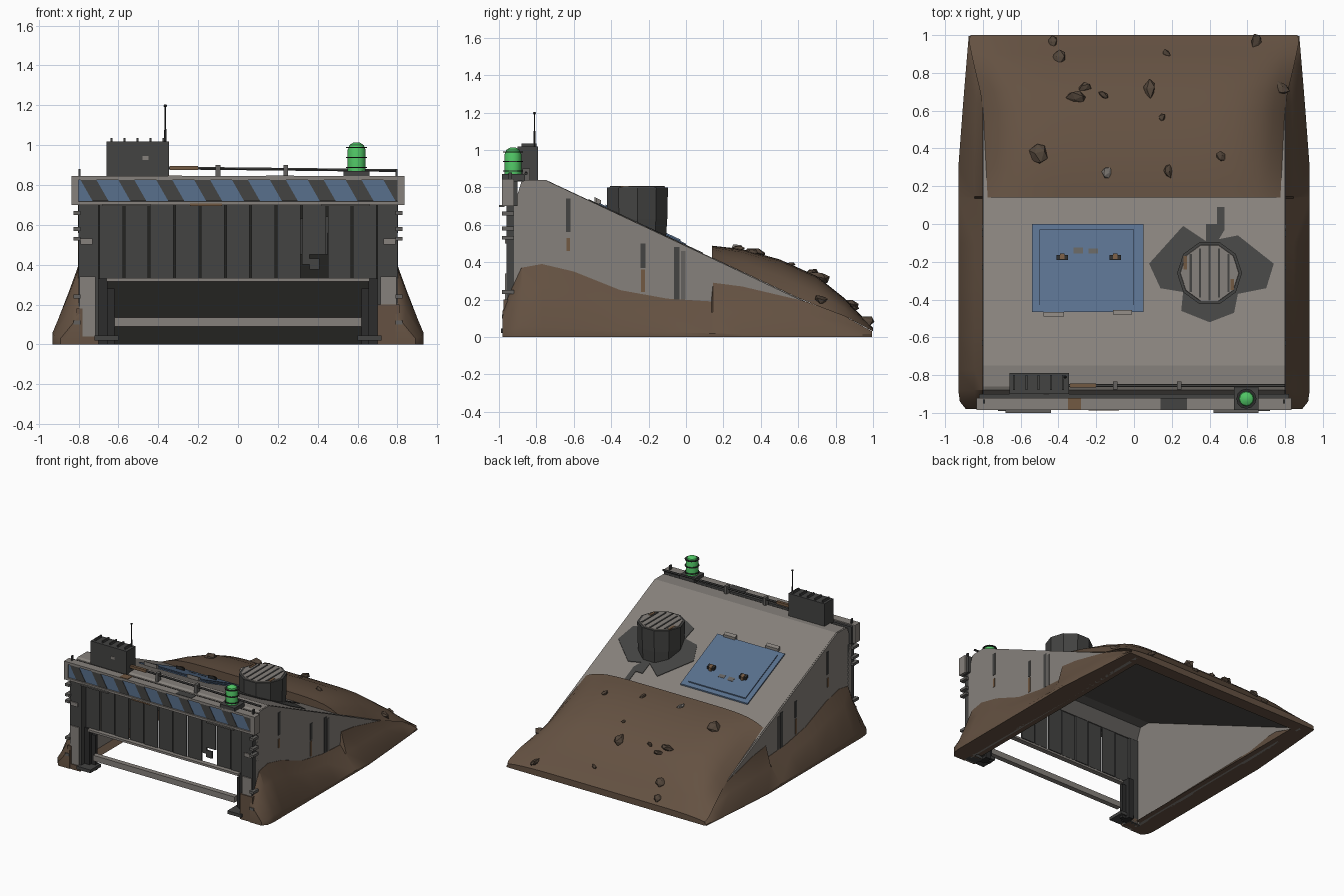
import bpy, bmesh, math, random

if "Cube" in bpy.data.objects:
    bpy.data.objects.remove(bpy.data.objects["Cube"])
random.seed(4)

def mat(name, c):
    m = bpy.data.materials.new(name)
    m.diffuse_color = (*c, 1)
    m.use_nodes = True
    m.node_tree.nodes["Principled BSDF"].inputs["Base Color"].default_value = m.diffuse_color
    return m

GREY = mat("concrete_grey", (.24, .22, .20))
DARK = mat("dark_steel", (.056, .056, .054))
STEEL = mat("mid_steel", (.125, .12, .112))
DIRT = mat("dirt_brown", (.128, .083, .054))
ROCK = mat("rock_brown", (.085, .06, .042))
BLUE = mat("paint_blue", (.098, .16, .265))
RUST = mat("rust", (.17, .10, .055))
GREEN = mat("beacon_green", (.08, .56, .13))
BLACK = mat("black_metal", (.025, .025, .025))

def roof(y):
    return .84 - .468 * (max(y, -.75) + .75)

def mesh(name, verts, faces, m, smooth=False):
    me = bpy.data.meshes.new(name)
    me.from_pydata(verts, [], faces)
    me.materials.append(m)
    bm = bmesh.new(); bm.from_mesh(me)
    bmesh.ops.recalc_face_normals(bm, faces=bm.faces)
    bm.to_mesh(me); bm.free()
    ob = bpy.data.objects.new(name, me)
    bpy.context.collection.objects.link(ob)
    if smooth:
        bpy.ops.object.select_all(action='DESELECT')
        ob.select_set(True); bpy.context.view_layer.objects.active = ob
        bpy.ops.object.shade_smooth_by_angle(angle=math.radians(35))
    return ob

def loft(name, rings, m, smooth=False):
    # skin closed rings of equal length
    n = len(rings[0])
    f = [(i*n + j, i*n + (j+1) % n, (i+1)*n + (j+1) % n, (i+1)*n + j)
         for i in range(len(rings)-1) for j in range(n)]
    f += [tuple(range(n)), tuple(range((len(rings)-1)*n, len(rings)*n))]
    return mesh(name, [p for r in rings for p in r], f, m, smooth)

def boxes(name, bs, m, onroof=False):
    # several boxes (x0,x1,y0,y1,z0,z1) in one object; onroof offsets z from the slope
    v, f = [], []
    for x0, x1, y0, y1, z0, z1 in bs:
        b = len(v)
        v += [(x, y, z + (roof(y) if onroof else 0)) for z in (z0, z1)
              for x, y in ((x0, y0), (x1, y0), (x1, y1), (x0, y1))]
        f += [tuple(b+i for i in q) for q in ((0, 1, 2, 3), (4, 5, 6, 7), (0, 1, 5, 4),
                                              (1, 2, 6, 5), (2, 3, 7, 6), (3, 0, 4, 7))]
    return mesh(name, v, f, m)

def slab(name, pts, lo, hi, m):
    # flat outline laid on the sloping roof
    return loft(name, [[(x, y, roof(y)+d) for x, y in pts] for d in (lo, hi)], m)

def turned(name, x, y, prof, m, n=10, smooth=False):
    # lathe of (radius, z) around a vertical axis
    return loft(name, [[(x + r*math.cos(2*math.pi*i/n), y + r*math.sin(2*math.pi*i/n), z)
                        for i in range(n)] for r, z in prof], m, smooth)

def mirror_x(bs):
    return bs + [(-b[1], -b[0]) + tuple(b[2:]) for b in bs]

def lerp(y, table):
    for (a, p), (b, q) in zip(table, table[1:]):
        if y <= b:
            return p + (q - p) * max(0, y - a) / (b - a)
    return table[-1][1]

# --- sloping shell: roof slab and side walls, open in front and below
top = [(-.92, .70), (-.88, .83), (-.86, .84), (-.75, .84), (.97, roof(.97))]
low = [(.95, 0), (-.76, .80), (-.85, .80), (-.89, .70)]
shell = loft("roof_shell", [[(x, y, z) for y, z in top + low] for x in (-.79, .79)], GREY)
shell.data.materials.append(STEEL)
for p in shell.data.polygons:
    if p.normal.z < -.3:
        p.material_index = 1
wall = [(-.92, 0), (-.92, .70), (-.88, .83), (-.86, .838), (-.75, .838), (.97, .03), (.97, 0)]
for s, side in ((1, "right"), (-1, "left")):
    loft(side + "_wall", [[(s*x, y, z) for y, z in wall] for x in (.775, .80)], GREY)
    # dark and rusty streaks on the walls
    for i, (y, w, z0, z1, m) in enumerate(((-.63, .025, .56, .74, DARK), (-.63, .02, .46, .53, RUST),
            (-.23, .025, .37, .50, DARK), (-.23, .02, .24, .36, RUST), (-.05, .03, .2, .48, DARK),
            (-.015, .025, .2, .46, STEEL))):
        boxes(f"{side}_streak_{i}", [(min(s*.80, s*.804), max(s*.80, s*.804), y-w/2, y+w/2, z0, z1)], m)

# --- dirt banked against both sides, spilling a little under the walls
height = [(-.98, .14), (-.94, .24), (-.88, .37), (-.77, .39), (-.6, .35), (-.35, .25), (-.1, .205),
          (.135, .19), (.145, .29), (.3, .27), (.64, .19), (.85, .11), (.995, .03)]
width = [(-.98, .89), (-.93, .93), (.3, .93), (.7, .90), (.995, .875)]
for s, side in ((1, "right"), (-1, "left")):
    rings = []
    for y, h in height:
        w = lerp(y, width)
        lowz = lerp(y, [(-.98, .03), (-.88, .06), (-.3, .03), (.3, .015), (1, .01)])
        base = min(h, .195 if y > .1 else h)        # the step shows only near the top
        mid = .80 + (w - .80) * .35
        rings.append([(s*.79, y, 0), (s*.79, y, h), (s*.803, y, h), (s*mid, y, base*.65 + lowz*.35),
                      (s*w, y, lowz), (s*w, y, 0)])
    loft(side + "_dirt_bank", rings, DIRT, True)
    loft(side + "_inner_dirt", [[(s*.79, y, 0), (s*.79, y, h), (s*.735, y, 0)]
         for y, h in ((-.85, .05), (.3, .07), (.6, .12), (.9, .03))], DIRT)

# --- dirt mound over the rear of the roof
crest = [(.14, .488), (.3, .47), (.5, .415), (.7, .325), (.85, .205), (.95, .10), (1, .05)]
edge = [(.14, roof(.14)), (.64, .19), (.85, .11), (1, .03)]
half = [(.14, .775), (.64, .80), (.85, .85), (.97, .875), (1, .865)]
def mound_z(x, y):
    e = lerp(y, edge)
    u = min(1, abs(x) / lerp(y, half))
    return e + (lerp(y, crest) - e) * (1 - u**7)
cols = [i/16 * 2 - 1 for i in range(17)]
cols = [math.copysign(abs(u)**.6, u) for u in cols]
ys = [.14, .2, .3, .4, .5, .6, .7, .78, .85, .9, .95, .98, 1]
v = [(u*.775, .14, roof(.14)-.015) for u in cols]
for y in ys:
    v += [(u*lerp(y, half), y, mound_z(u*lerp(y, half), y)) for u in cols]
v += [(u*.865, 1, 0) for u in cols] + [(u*.865, .90, 0) for u in cols]
f = [(r*17+c, r*17+c+1, (r+1)*17+c+1, (r+1)*17+c) for r in range(len(ys)+2) for c in range(16)]
mesh("rear_dirt_mound", v, f, DIRT, True)

# --- loose rocks
for i, (x, y, r) in enumerate(((-.43, .96, .05), (-.4, .88, .05), (-.31, .67, .06), (-.26, .72, .045),
        (-.16, .68, .035), (.08, .71, .06), (.17, .9, .03), (.15, .56, .03), (-.51, .37, .07),
        (.18, .28, .04), (.46, .36, .035), (.65, .96, .05), (.78, .72, .05), (-.14, .27, .04))):
    bpy.ops.mesh.primitive_ico_sphere_add(subdivisions=1, radius=r, location=(x, y, mound_z(x, y)),
                                          rotation=(-.5, .1, random.uniform(0, 6)))
    ob = bpy.context.object
    ob.name = f"rock_{i}"
    ob.scale = (1, random.uniform(.6, .9), .45)
    ob.data.materials.append(GREY if i == 13 else ROCK)
    for vt in ob.data.vertices:
        vt.co *= random.uniform(.75, 1.1)

# --- front frame: pillars, base plates, rails
boxes("front_pillars", mirror_x([(.70, .80, -.96, -.88, 0, .70)]), DARK)
boxes("pillar_plates", mirror_x([(.715, .795, -.968, -.955, .0, .34), (.73, .79, -.968, -.955, .50, .53)]), GREY)
boxes("pillar_mud", [(.70, .81, -.975, -.88, 0, .2), (-.81, -.78, -.975, -.88, 0, .18),
                     (-.80, -.70, -.975, -.88, 0, .04)], DIRT)
boxes("pillar_brackets", mirror_x([(.79, .825, -.985, -.92, z, z+.02) for z in (.10, .23, .52, .57, .65)]), STEEL)
boxes("gate_rails", mirror_x([(.655, .70, -.92, -.84, 0, .33), (.62, .655, -.90, -.87, 0, .28)]), BLACK)
boxes("gate_feet", mirror_x([(.60, .72, -.99, -.86, .02, .045)]), DARK)

# --- header beam with diagonal warning stripes
boxes("header_beam", [(-.82, .82, -.97, -.90, .70, .835)], DARK)
boxes("header_rims", [(-.835, .835, -.985, -.92, z, z+.018) for z in (.70, .826)]
      + mirror_x([(.80, .835, -.985, -.92, .70, .84)]), GREY)
boxes("header_blue_plate", [(-.80, .80, -.976, -.968, .72, .825)], BLUE)
for i in range(9):
    x = -.79 + i * .19
    c = [(x, .825), (x+.08, .825), (x+.14, .72), (x+.06, .72)]
    c = [(max(-.8, min(.8, a)), b) for a, b in c]
    loft(f"header_stripe_{i}", [[(a, y, b) for a, b in c] for y in (-.979, -.975)], DARK)
boxes("header_tabs", [(-.68, -.44, -1.0, -.97, .695, .705), (.42, .66, -1.0, -.97, .695, .705)], STEEL)
boxes("header_rust", [(-.35, -.28, -.982, -.92, .838, .848), (-.24, -.08, -.988, -.97, .695, .706)], RUST)
boxes("header_bare_patch", [(.14, .28, -.982, -.92, .838, .847)], DARK)

# --- slatted gate, half raised, and cross bars
n, w = 11, 1.4/11
slats = []
for i in range(n):
    x = -.70 + i*w
    z0 = .45 if i == 8 else .33
    slats.append((x+.005, x+w-.005, -.91 + .005*(i % 2), -.898 + .005*(i % 2), z0, .71))
boxes("gate_slats", slats, DARK)
boxes("gate_slat_remnant", [(.322, .36, -.909, -.897, .40, .46), (.36, .41, -.912, -.90, .375, .43)], DARK)
boxes("upper_bar", [(-.66, .66, -.94, -.90, .315, .332)], GREY)
boxes("lower_bar", [(-.62, .62, -.93, -.89, .09, .135)], GREY)

# --- roof hatch
boxes("hatch_frame", [(-.54, .05, -.465, 0, -.01, .010)], BLUE, True)
boxes("hatch_panel", [(-.50, .0, -.43, -.03, .0, .018)], BLUE, True)
boxes("hatch_hinges", [(-.48, -.37, -.49, -.465, 0, .03), (-.11, -.01, -.48, -.455, 0, .03)], GREY, True)
boxes("hatch_handles", [(x-.03, x+.03, -.19, -.165, .015, .04) for x in (-.38, -.1)], BLACK, True)
boxes("hatch_handle_rust", [(x-.012, x+.012, -.185, -.155, .015, .044) for x in (-.38, -.1)], RUST, True)
boxes("hatch_worn_marks", [(-.32, -.27, -.155, -.125, .016, .02), (-.24, -.19, -.155, -.13, .016, .02)], STEEL, True)

# --- round vent tower with star-shaped skirt
slab("vent_skirt", [(.55, -.06), (.74, -.21), (.70, -.34), (.55, -.37), (.53, -.47), (.40, -.52), (.25, -.46),
                    (.26, -.36), (.14, -.34), (.08, -.21), (.26, -.01), (.38, -.09), (.38, 0), (.44, 0),
                    (.44, .09), (.48, .09), (.48, -.03), (.45, -.08)], -.006, .004, DARK)
turned("vent_tower", .4, -.26, [(.155, .45), (.168, .63), (.172, .80)], DARK)
turned("vent_lid", .4, -.26, [(.158, .795), (.154, .804)], GREY)
boxes("vent_lid_slots", [(.4+d-.006, .4+d+.006, -.26-l, -.26+l, .80, .808)
      for d, l in ((-.1, .10), (-.05, .13), (0, .145), (.05, .13), (.1, .10))], DARK)
boxes("vent_rust", [(.262, .28, -.24, -.17, .797, .807), (.51, .53, -.35, -.29, .797, .807)], RUST)

# --- equipment box with cooling fins and antenna
boxes("equipment_box", [(-.66, -.345, -.90, -.79, .83, 1.018)], DARK)
boxes("equipment_box_fins", [(x, x+.01, -.88, -.80, 1.01, 1.035) for x in (-.64, -.575, -.51, -.445, -.38)], DARK)
boxes("equipment_box_mark", [(-.48, -.45, -.903, -.899, .925, .945)], GREY)
turned("antenna", -.365, -.81, [(.006, 1.0), (.005, 1.08), (.003, 1.19)], BLACK, 6)
turned("antenna_tip", -.365, -.81, [(.004, 1.19), (.01, 1.197), (.004, 1.204)], BLACK, 6)

# --- cable pipe along the roof edge
loft("roof_pipe", [[(x, -.855 + .008*math.cos(a*math.pi/3), z + .008*math.sin(a*math.pi/3))
     for a in range(6)] for x, z in ((-.36, .885), (.1, .88), (.3, .878), (.8, .872))], DARK)
boxes("pipe_clamps", [(x-.012, x+.012, -.875, -.835, .835, .90) for x in (-.1, .24)], STEEL)
boxes("pipe_rust", [(-.34, -.2, -.866, -.844, .874, .895)], RUST)
boxes("frame_end_posts", mirror_x([(.79, .80, -.95, -.93, .83, .88)]), DARK)

# --- green beacon with guard rings
boxes("beacon_base", [(.53, .66, -.985, -.86, .835, .87)], DARK)
turned("beacon_lamp", .595, -.925, [(.045, .86), (.045, .975), (.036, 1.0), (.015, 1.013)], GREEN, 12, True)
for i, z in enumerate((.885, .935, .985)):
    turned(f"beacon_ring_{i}", .595, -.925, [(.053, z), (.053, z+.006)], BLACK, 12)
